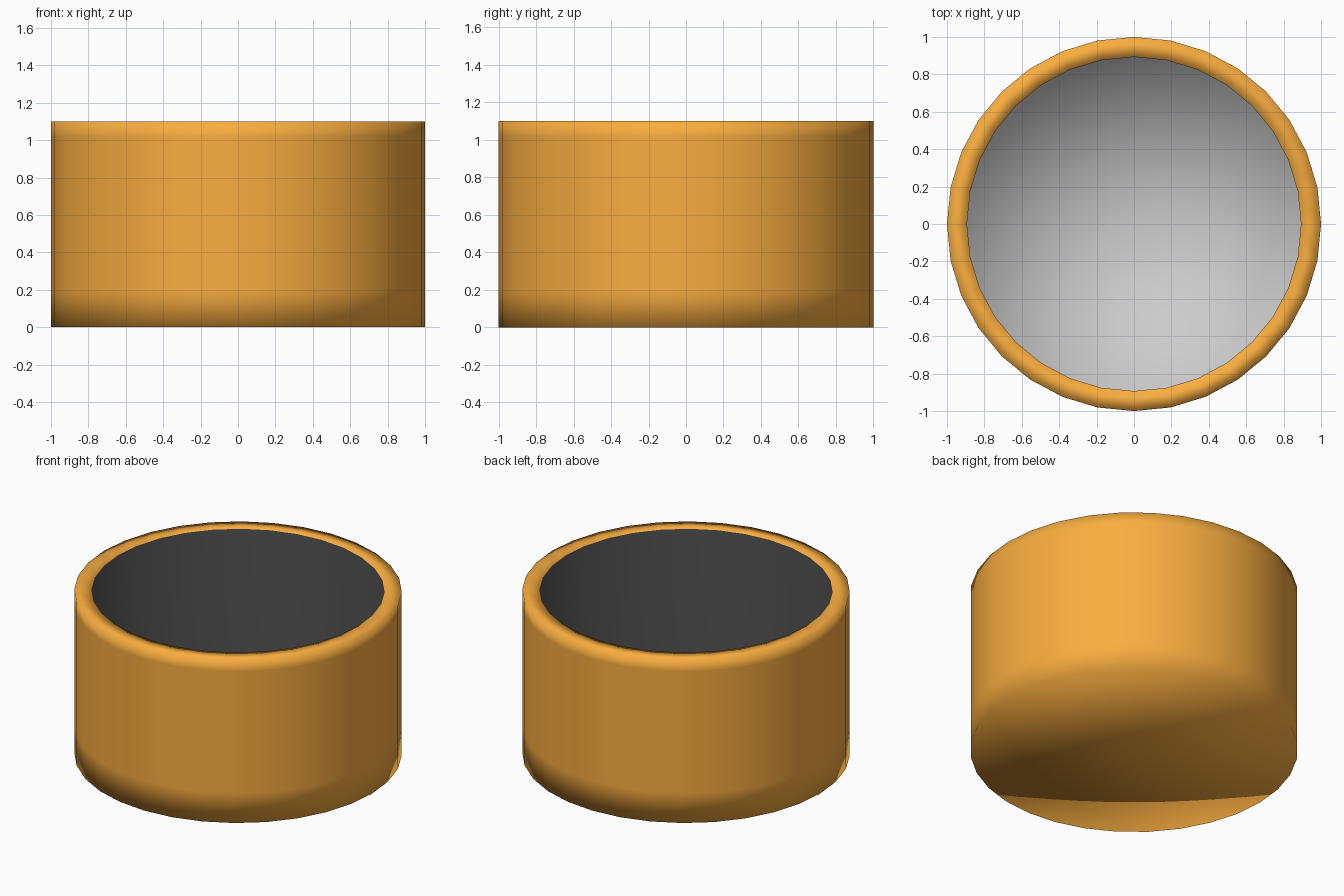
import bpy, bmesh
from math import cos, sin, tau

if "Cube" in bpy.data.objects:
    bpy.data.objects.remove(bpy.data.objects["Cube"])

SIDES = 32
R, INNER, H, FLOOR = 1.0, 0.893, 1.1, 0.1


def material(name, rgb):
    m = bpy.data.materials.new(name)
    m.diffuse_color = (*rgb, 1)
    m.use_nodes = True
    m.node_tree.nodes["Principled BSDF"].inputs["Base Color"].default_value = m.diffuse_color
    return m


# closed profile (radius, height) from outer base centre to inner floor centre,
# with the material slot of the band that ends at each point
profile = [
    (0, 0, 0), (R, 0, 0),                        # underside
    (R, 0.2, 0), (R, 1.02, 0), (R, H, 0),        # outer wall
    (INNER, H, 0),                               # rim
    (INNER, FLOOR, 1),                           # inner wall
    (0, FLOOR, 2),                               # inner floor
]

bm = bmesh.new()


def ring(r, z):
    if r == 0:
        return [bm.verts.new((0, 0, z))] * SIDES
    return [bm.verts.new((r * cos(tau * i / SIDES), r * sin(tau * i / SIDES), z))
            for i in range(SIDES)]


# spin the profile into a cup
prev = ring(*profile[0][:2])
for r, z, slot in profile[1:]:
    cur = ring(r, z)
    for i in range(SIDES):
        j = (i + 1) % SIDES
        corners = list(dict.fromkeys((prev[i], prev[j], cur[j], cur[i])))
        face = bm.faces.new(corners)
        face.material_index = slot
        face.smooth = True
    prev = cur
bmesh.ops.recalc_face_normals(bm, faces=bm.faces)

mesh = bpy.data.meshes.new("cup")
bm.to_mesh(mesh)
bm.free()
mesh.materials.append(material("orange", (0.95, 0.42, 0.05)))
mesh.materials.append(material("black", (0.04, 0.04, 0.04)))
mesh.materials.append(material("grey", (0.8, 0.8, 0.8)))
cup = bpy.data.objects.new("cup", mesh)
bpy.context.collection.objects.link(cup)
